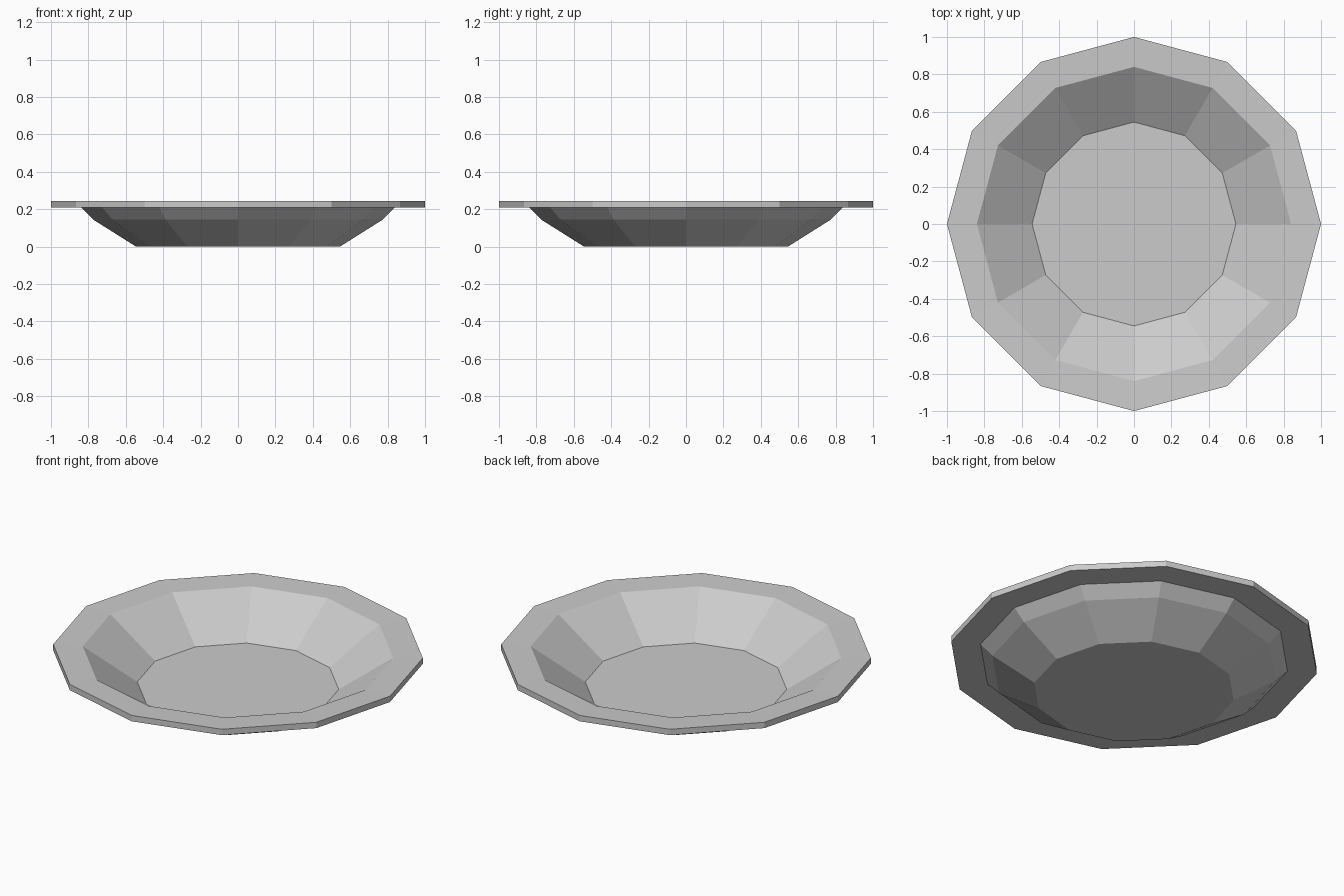
import bpy, bmesh, math

if "Cube" in bpy.data.objects:
    bpy.data.objects.remove(bpy.data.objects["Cube"])

SIDES = 12

# Plate cross-section (radius, height), from underside, round the rim, to the inner floor
PROFILE = [(0.545, 0.0), (0.775, 0.145), (0.84, 0.21), (1.0, 0.21),
           (1.0, 0.245), (0.84, 0.24), (0.545, 0.04)]

grey = bpy.data.materials.new("light grey")
grey.diffuse_color = (0.6, 0.6, 0.6, 1)
grey.use_nodes = True
grey.node_tree.nodes["Principled BSDF"].inputs["Base Color"].default_value = grey.diffuse_color

# Revolve the profile into twelve flat sides
bm = bmesh.new()
rings = [[bm.verts.new((r * math.cos(2 * math.pi * i / SIDES),
                        r * math.sin(2 * math.pi * i / SIDES), z))
          for i in range(SIDES)] for r, z in PROFILE]
for a, b in zip(rings, rings[1:]):
    for i in range(SIDES):
        j = (i + 1) % SIDES
        bm.faces.new((a[i], a[j], b[j], b[i]))

# Flat base and inner floor
bm.faces.new(rings[0][::-1])
bm.faces.new(rings[-1])
bmesh.ops.recalc_face_normals(bm, faces=bm.faces)

mesh = bpy.data.meshes.new("plate")
bm.to_mesh(mesh)
bm.free()
mesh.materials.append(grey)
bpy.context.collection.objects.link(bpy.data.objects.new("plate", mesh))
